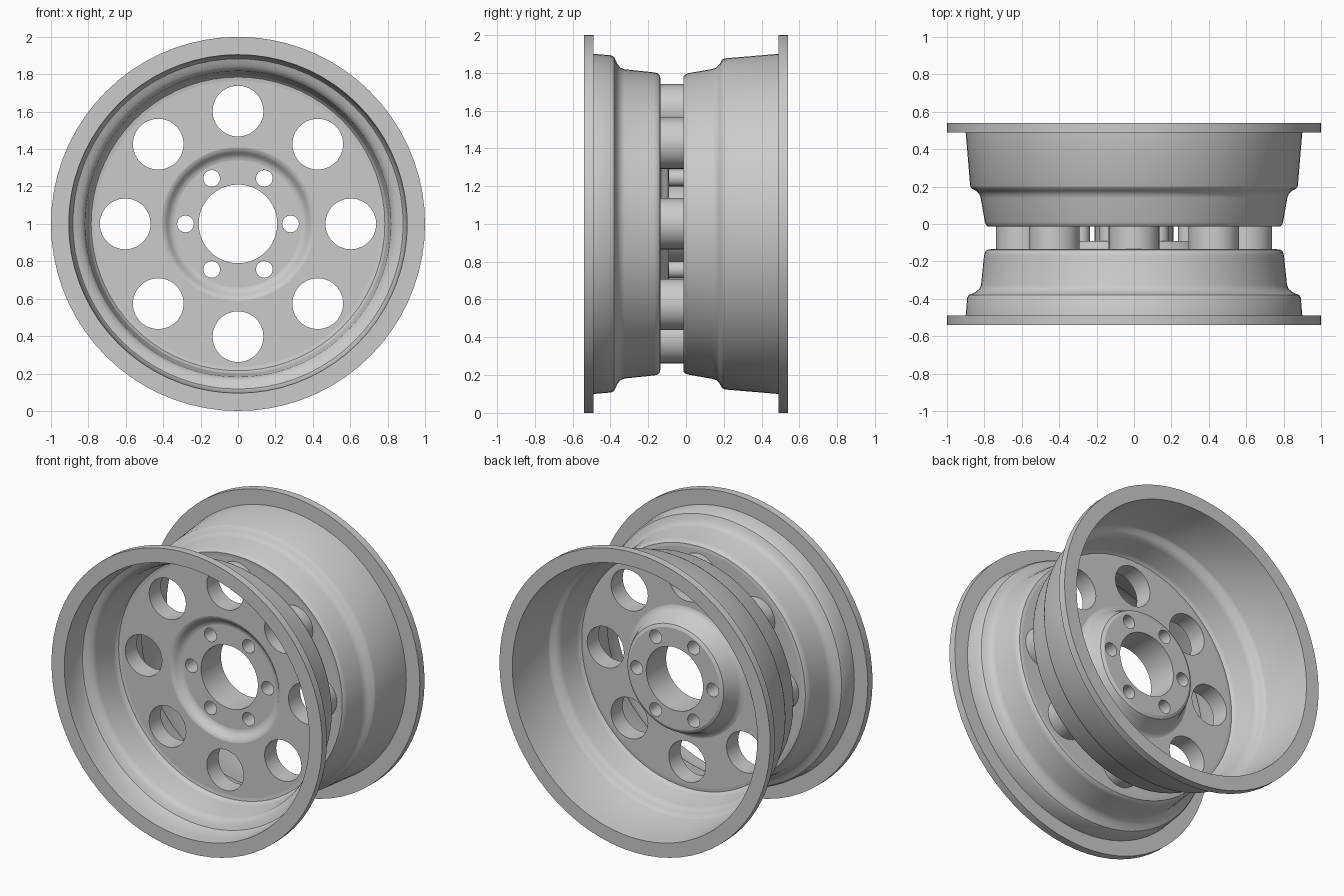
import bpy, bmesh
from math import sin, cos, pi, radians

if "Cube" in bpy.data.objects:
    bpy.data.objects.remove(bpy.data.objects["Cube"])

SEG = 72
FRONT, BACK = -0.135, -0.012        # the two drilled discs
HUB_F, HUB_B = -0.09, 0.12          # dished hub faces


def ring(bm, r, y, n=SEG, cx=0.0, cz=0.0):
    return [bm.verts.new((cx + r * cos(2 * pi * i / n), y, 1 + cz + r * sin(2 * pi * i / n)))
            for i in range(n)]


def finish(name, bm, angle=35):
    me = bpy.data.meshes.new(name)
    bmesh.ops.recalc_face_normals(bm, faces=bm.faces)
    bm.to_mesh(me)
    bm.free()
    ob = bpy.data.objects.new(name, me)
    bpy.context.collection.objects.link(ob)
    bpy.ops.object.select_all(action='DESELECT')
    ob.select_set(True)
    bpy.context.view_layer.objects.active = ob
    bpy.ops.object.shade_smooth_by_angle(angle=radians(angle))
    return ob


def revolve(name, profile):
    """Sheet turned around the wheel axis from (radius, y) points."""
    bm = bmesh.new()
    rings = [ring(bm, r, y) for r, y in profile]
    for a, b in zip(rings, rings[1:]):
        for i in range(SEG):
            j = (i + 1) % SEG
            bm.faces.new((a[i], a[j], b[j], b[i]))
    return finish(name, bm)


def around(count, radius):
    return [(radius * cos(2 * pi * i / count), radius * sin(2 * pi * i / count))
            for i in range(count)]


def drilled_disc(name, y, r_out, r_in, centres, r_hole, n):
    """Flat ring with round holes."""
    bm = bmesh.new()
    loops = [ring(bm, r_out, y), ring(bm, r_in, y)]
    loops += [ring(bm, r_hole, y, n, cx, cz) for cx, cz in centres]
    edges = [bm.edges.new((l[i], l[(i + 1) % len(l)])) for l in loops for i in range(len(l))]
    bmesh.ops.triangle_fill(bm, use_beauty=True, use_dissolve=False,
                            edges=edges, normal=(0, -1, 0))
    return finish(name, bm)


def tubes(name, y0, y1, centres, r, n):
    """Open tubes joining the front and back holes."""
    bm = bmesh.new()
    for cx, cz in centres:
        a, b = ring(bm, r, y0, n, cx, cz), ring(bm, r, y1, n, cx, cz)
        for i in range(n):
            j = (i + 1) % n
            bm.faces.new((a[i], a[j], b[j], b[i]))
    return finish(name, bm)


# Rim halves: flange lip, then stepped barrel rolling into the disc
revolve("front_rim", [
    (0.90, -0.49), (1.0, -0.49), (1.0, -0.54), (0.905, -0.54), (0.90, -0.49),
    (0.892, -0.395), (0.883, -0.38), (0.865, -0.372), (0.845, -0.362), (0.827, -0.347),
    (0.818, -0.325), (0.802, -0.17), (0.797, -0.15), (0.785, -0.138), (0.765, FRONT)])
revolve("back_rim", [
    (0.90, 0.49), (1.0, 0.49), (1.0, 0.54), (0.905, 0.54), (0.90, 0.49),
    (0.876, 0.205), (0.868, 0.19), (0.845, 0.178), (0.827, 0.16),
    (0.82, 0.14), (0.797, 0.01), (0.79, -0.005), (0.78, -0.014), (0.76, BACK)])

# Drilled discs
big = around(8, 0.603)
drilled_disc("front_disc", FRONT, 0.765, 0.41, big, 0.136, 28)
drilled_disc("back_disc", BACK, 0.76, 0.43, big, 0.136, 28)
tubes("vent_tubes", FRONT, BACK, big, 0.136, 28)

# Hub dish walls
revolve("front_hub_dish", [
    (0.41, FRONT), (0.395, -0.131), (0.382, -0.118), (0.368, -0.102),
    (0.355, -0.093), (0.34, HUB_F)])
revolve("back_hub_boss", [
    (0.43, BACK), (0.41, -0.006), (0.395, 0.012), (0.365, 0.09),
    (0.355, 0.11), (0.335, HUB_B)])

# Hub faces with bolt holes and centre bore
bolts = around(6, 0.281)
drilled_disc("front_hub_face", HUB_F, 0.34, 0.21, bolts, 0.045, 16)
drilled_disc("back_hub_face", HUB_B, 0.335, 0.21, bolts, 0.045, 16)
tubes("bolt_tubes", HUB_F, HUB_B, bolts, 0.045, 16)
tubes("centre_bore", HUB_F, HUB_B, [(0, 0)], 0.21, SEG)
